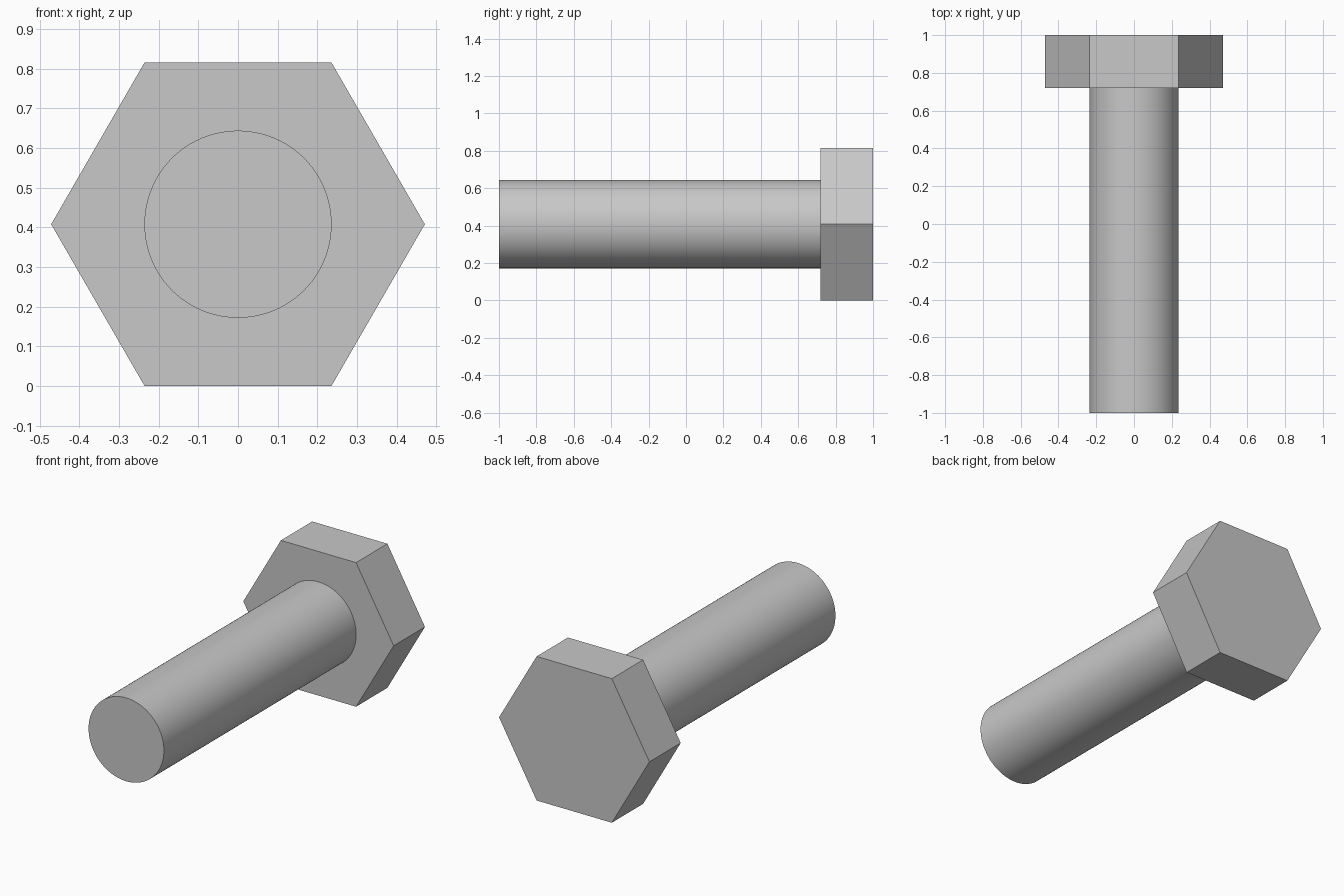
import bpy
import bmesh
from math import cos, sin, tau, radians

cube = bpy.data.objects.get("Cube")
if cube:
    bpy.data.objects.remove(cube, do_unlink=True)

HEAD_RADIUS = 0.471
SHANK_RADIUS = 0.236
AXIS_Z = HEAD_RADIUS * cos(tau / 12)

steel = bpy.data.materials.new("steel_grey")
steel.use_nodes = True
colour = (0.58, 0.58, 0.58, 1)
steel.diffuse_color = colour
steel.node_tree.nodes["Principled BSDF"].inputs["Base Color"].default_value = colour


def prism(name, sides, radius, front, back):
    """Regular prism lying along y, with a corner pointing to +x."""
    bm = bmesh.new()
    ring = [bm.verts.new((radius * cos(tau * i / sides), front,
                          radius * sin(tau * i / sides))) for i in range(sides)]
    cap = bm.faces.new(ring)
    result = bmesh.ops.extrude_face_region(bm, geom=[cap], use_keep_orig=True)
    moved = [v for v in result["geom"] if isinstance(v, bmesh.types.BMVert)]
    bmesh.ops.translate(bm, verts=moved, vec=(0, back - front, 0))
    bmesh.ops.recalc_face_normals(bm, faces=bm.faces)
    mesh = bpy.data.meshes.new(name)
    bm.to_mesh(mesh)
    bm.free()
    mesh.materials.append(steel)
    obj = bpy.data.objects.new(name, mesh)
    obj.location.z = AXIS_Z
    bpy.context.collection.objects.link(obj)
    return obj


# Hexagonal head at the back
prism("hex_head", 6, HEAD_RADIUS, 0.72, 1)

# Smooth round shank reaching to the front
shank = prism("shank", 96, SHANK_RADIUS, -1, 0.72)
bpy.ops.object.select_all(action="DESELECT")
shank.select_set(True)
bpy.context.view_layer.objects.active = shank
bpy.ops.object.shade_smooth_by_angle(angle=radians(30))
